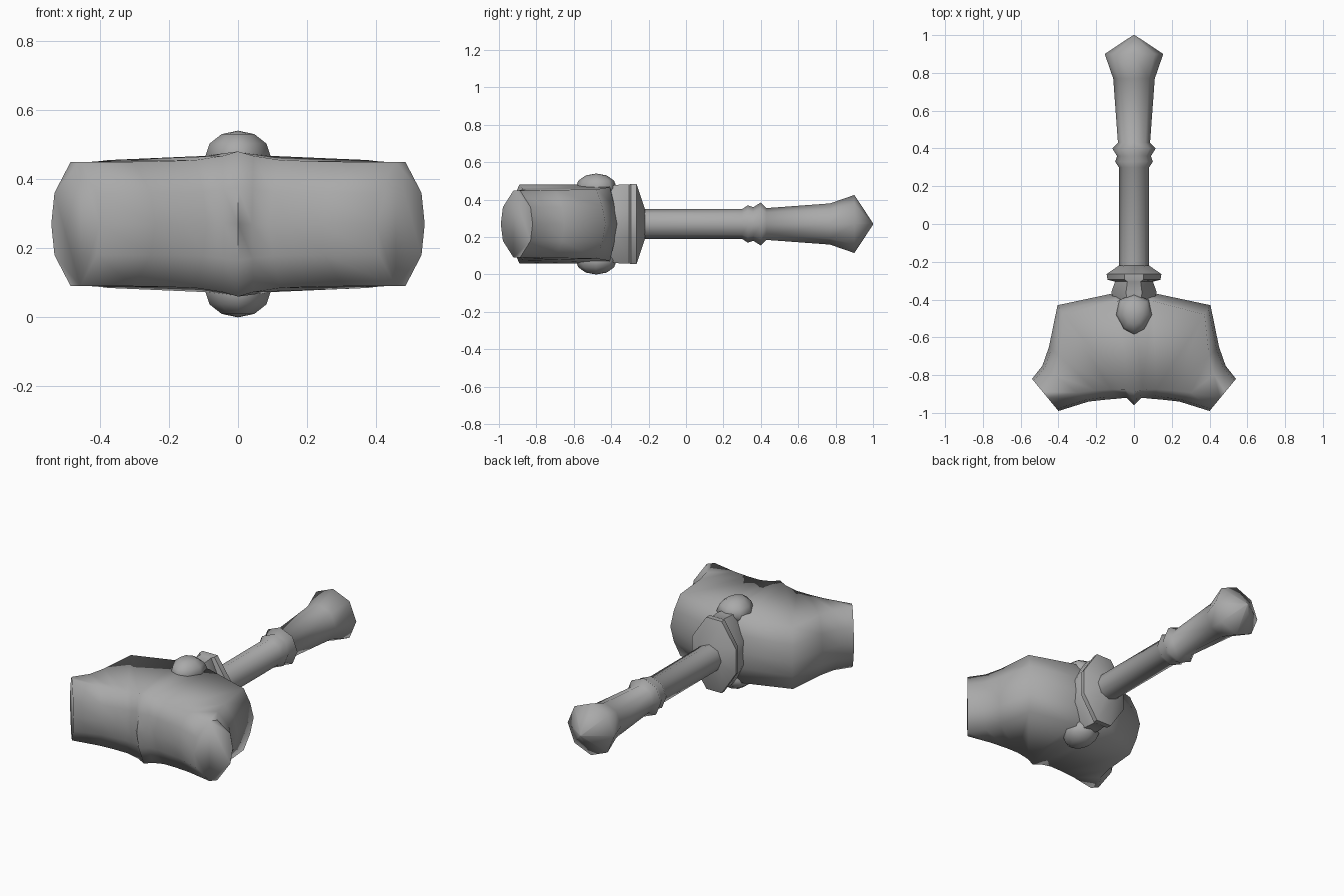
import bpy, bmesh, math
from mathutils import Vector

cube = bpy.data.objects.get("Cube")
if cube:
    bpy.data.objects.remove(cube, do_unlink=True)

MID = 0.27  # height of the hammer's axis

steel = bpy.data.materials.new("grey_steel")
steel.use_nodes = True
GREY = (0.4, 0.4, 0.4, 1)
steel.diffuse_color = GREY
steel.node_tree.nodes["Principled BSDF"].inputs["Base Color"].default_value = GREY


def finish(name, bm, angle=75):
    bmesh.ops.recalc_face_normals(bm, faces=bm.faces)
    mesh = bpy.data.meshes.new(name)
    bm.to_mesh(mesh)
    bm.free()
    mesh.materials.append(steel)
    obj = bpy.data.objects.new(name, mesh)
    bpy.context.collection.objects.link(obj)
    bpy.ops.object.select_all(action='DESELECT')
    obj.select_set(True)
    bpy.context.view_layer.objects.active = obj
    bpy.ops.object.shade_smooth_by_angle(angle=math.radians(angle))
    return obj


def loft(name, rings, angle=75):
    """Skin a list of equal-length rings and cap both ends."""
    bm = bmesh.new()
    loops = [[bm.verts.new(p) for p in ring] for ring in rings]
    n = len(loops[0])
    for a, b in zip(loops, loops[1:]):
        for i in range(n):
            j = (i + 1) % n
            bm.faces.new((a[i], a[j], b[j], b[i]))
    bm.faces.new(loops[0])
    bm.faces.new(loops[-1])
    return finish(name, bm, angle)


# Handle: eight-sided turned profile (y, radius) with a double ring and pommel
handle = [(-0.3, 0.08), (0.3, 0.08), (0.33, 0.1), (0.36, 0.09), (0.4, 0.115),
          (0.43, 0.085), (0.77, 0.11), (0.9, 0.155), (1.0, 0.004)]
turn = [math.tau * i / 8 for i in range(8)]
loft("handle", [[(r * math.cos(a), y, MID + r * math.sin(a)) for a in turn]
                for y, r in handle])


# Head: sections from the central ridge out to each splayed striking face
def head_ring(side, back, front, height, flat):
    b, f = Vector(back), Vector(front)
    centre, half = (b + f) / 2, (b - f) / 2
    shoulder = 0.85 + 0.1 * flat
    shape = [(1, 0), (shoulder, 0.5), (flat, 1), (-flat, 1), (-shoulder, 0.5),
             (-1, 0), (-shoulder, -0.5), (-flat, -1), (flat, -1), (shoulder, -0.5)]
    ring = []
    for w, h in shape:
        p = centre + half * w
        ring.append((side * p.x, p.y, MID + height * h))
    return ring


sections = [((0, -0.36), (0, -0.96), 0.21, 0.77),
            ((0.1, -0.365), (0.04, -0.92), 0.197, 0.85),
            ((0.405, -0.43), (0.09, -0.925), 0.185, 0.8),
            ((0.45, -0.65), (0.15, -0.93), 0.182, 0.65),
            ((0.485, -0.75), (0.24, -0.94), 0.18, 0.5),
            ((0.54, -0.82), (0.4, -0.99), 0.18, 0.2)]
left = [head_ring(1, *s) for s in sections]
right = [head_ring(-1, *s) for s in sections[:0:-1]]
loft("hammer_head", right + left)

# Guard and neck: tall eight-sided sections (y, half width, half height)
guard = [(-0.22, 0.08, 0.08), (-0.265, 0.145, 0.215), (-0.295, 0.14, 0.215),
         (-0.305, 0.1, 0.21), (-0.36, 0.12, 0.21), (-0.45, 0.1, 0.2)]
corners = [(1, 0.35), (0.35, 1), (-0.35, 1), (-1, 0.35),
           (-1, -0.35), (-0.35, -1), (0.35, -1), (1, -0.35)]
loft("guard", [[(w * u, y, MID + h * v) for u, v in corners]
               for y, w, h in guard], 50)

# Knobs above and below, where the neck meets the head
for name, sign in (("top_knob", 1), ("bottom_knob", -1)):
    bm = bmesh.new()
    bmesh.ops.create_uvsphere(bm, u_segments=8, v_segments=6, radius=1)
    for v in bm.verts:
        taper = 1 + 0.25 * v.co.y
        v.co = (v.co.x * 0.095 * taper, -0.48 + v.co.y * 0.11,
                MID + sign * 0.195 + v.co.z * 0.075)
    finish(name, bm)
